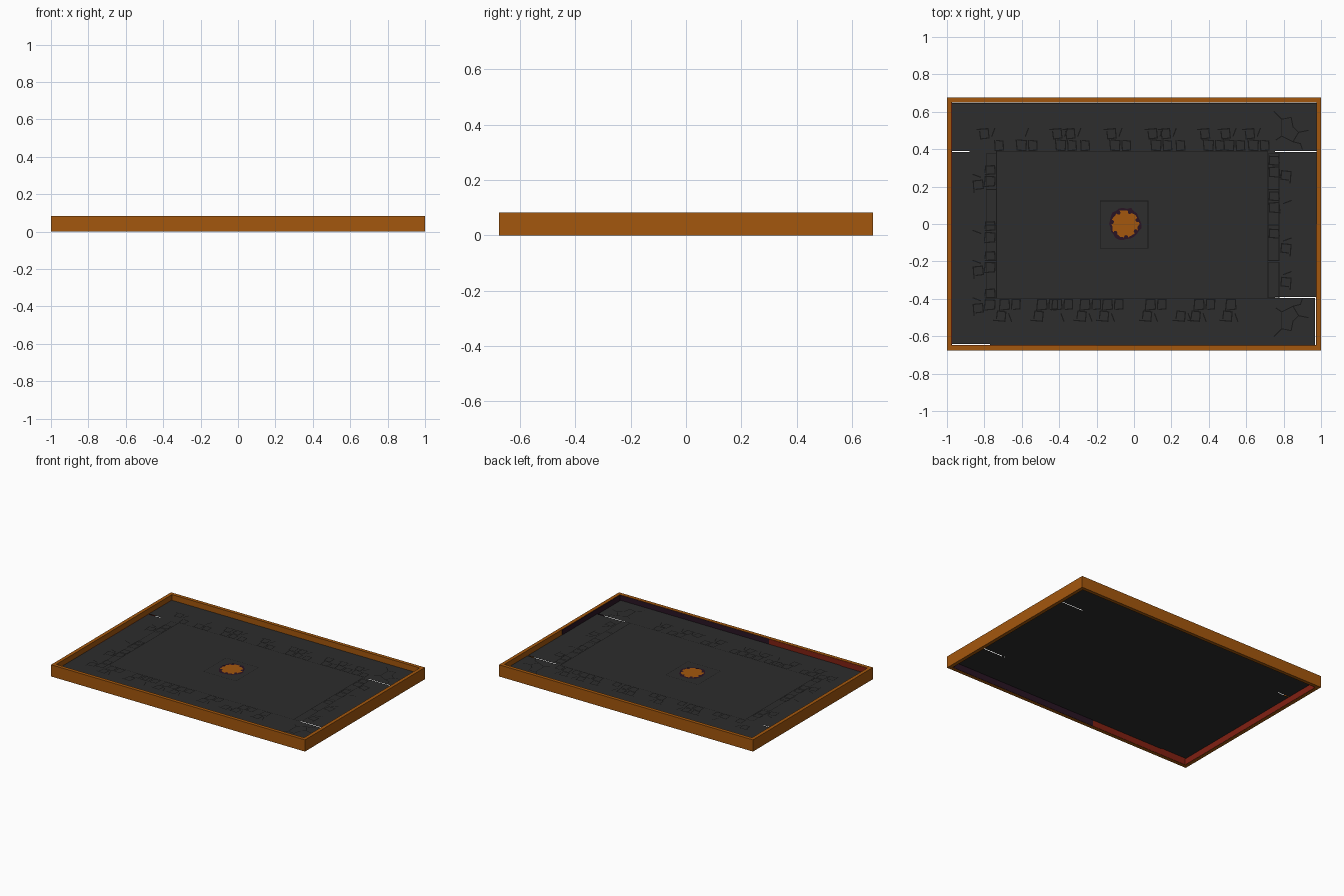
import bpy, bmesh, math, random
from mathutils import Vector

if "Cube" in bpy.data.objects:
    bpy.data.objects.remove(bpy.data.objects["Cube"])

random.seed(4)
FLOOR = 0.045      # height of the floor sheet
H, X, Y, T = 0.083, 1.0, 0.675, 0.025


def mat(name, r, g, b):
    m = bpy.data.materials.new(name)
    m.diffuse_color = (r, g, b, 1)
    m.use_nodes = True
    m.node_tree.nodes["Principled BSDF"].inputs["Base Color"].default_value = m.diffuse_color
    return m


ORANGE = mat("burnt orange", 0.37, 0.095, 0.004)
STONE = mat("dark stone", 0.026, 0.026, 0.026)
CRACK = mat("crack black", 0.008, 0.008, 0.008)
PURPLE = mat("dark purple", 0.022, 0.007, 0.017)
RED = mat("deep red", 0.22, 0.015, 0.006)


def make(name, bm, m):
    me = bpy.data.meshes.new(name)
    bm.to_mesh(me)
    bm.free()
    me.materials.append(m)
    ob = bpy.data.objects.new(name, me)
    bpy.context.collection.objects.link(ob)
    return ob


def poly(bm, pts, z):
    f = bm.faces.new([bm.verts.new((p[0], p[1], z)) for p in pts])
    f.normal_update()
    if f.normal.z < 0:
        f.normal_flip()


def rect(x0, x1, y0, y1):
    return [(x0, y0), (x1, y0), (x1, y1), (x0, y1)]


def box(name, x0, x1, y0, y1, z0, z1, m):
    bm = bmesh.new()
    bmesh.ops.create_cube(bm, size=1)
    for v in bm.verts:
        v.co = ((x0 + x1) / 2 + v.co.x * (x1 - x0),
                (y0 + y1) / 2 + v.co.y * (y1 - y0),
                (z0 + z1) / 2 + v.co.z * (z1 - z0))
    return make(name, bm, m)


def strokes(bm, lines, z, w=0.006):
    """Thin flat strips along polylines."""
    for line in lines:
        for a, b in zip(line, line[1:]):
            a, b = Vector(a), Vector(b)
            d = (b - a).normalized() * w / 2
            n = Vector((-d.y, d.x))
            poly(bm, [a - d - n, b + d - n, b + d + n, a - d + n], z)


# frame: one mitred rectangular ring
bm = bmesh.new()
corners = [(-1, -1), (1, -1), (1, 1), (-1, 1)]
loops = []
for inset, z in ((0, 0), (0, H), (T, H), (T, 0)):
    loops.append([bm.verts.new((sx * (X - inset), sy * (Y - inset), z)) for sx, sy in corners])
for k in range(4):
    lo, hi = loops[k], loops[(k + 1) % 4]
    for i in range(4):
        j = (i + 1) % 4
        bm.faces.new((lo[i], lo[j], hi[j], hi[i]))
bmesh.ops.recalc_face_normals(bm, faces=bm.faces)
make("frame", bm, ORANGE)

# coloured lining on the inner walls
xi, yi, e = X - T, Y - T, 0.002
box("front_lining_purple", -0.2, xi, -yi, -yi + e, 0.001, H - 0.002, PURPLE)
box("front_lining_red", -xi, -0.2, -yi, -yi + e, 0.001, H - 0.002, RED)
box("left_lining_red", -xi, -xi + e, -yi, yi, 0.001, FLOOR, RED)
box("right_lining_purple", xi - e, xi, -yi, 0, 0.001, H - 0.002, PURPLE)

# floor sheets, with narrow open joints
bm = bmesh.new()
for r in ((-0.735, 0.715, -0.4, 0.385),
          (-xi, xi, 0.39, 0.646),
          (-0.735, 0.715, 0.385, 0.39),
          (-0.88, -0.735, 0.385, 0.39), (0.715, 0.755, 0.385, 0.39),
          (-xi, -0.735, -0.4, 0.385), (0.715, xi, -0.39, 0.385),
          (0.715, 0.755, -0.4, -0.39),
          (-xi, -0.77, -0.642, -0.4), (-0.77, 0.755, -yi, -0.4),
          (0.755, 0.968, -yi, -0.396)):
    poly(bm, rect(*r), FLOOR)
make("floor", bm, STONE)

# broken brick motif: base row of two, one brick above, loose hooks
MOTIF = [[(-0.07, 0.12), (-0.01, 0.125), (-0.005, 0.075), (-0.05, 0.07), (-0.055, 0.11)],
         [(-0.04, 0.065), (-0.035, 0.01), (0.012, 0.008), (0.015, 0.06), (-0.03, 0.065)],
         [(0.025, 0.06), (0.028, 0.008), (0.072, 0.01), (0.07, 0.058), (0.035, 0.062)],
         [(0.01, 0.085), (0.025, 0.125)]]


def motif(bm, ox, oy, turn, flip=1):
    c, s = math.cos(turn), math.sin(turn)
    lines = []
    for line in MOTIF:
        if random.random() < 0.12:
            continue
        lines.append([(ox + c * flip * x - s * y, oy + s * flip * x + c * y) for x, y in line])
    strokes(bm, lines, FLOOR + 0.001)


bm = bmesh.new()
for x in (-0.77, -0.59, -0.38, -0.31, -0.09, 0.13, 0.2, 0.41, 0.52, 0.65):
    motif(bm, x, 0.385, 0)
for x in (-0.68, -0.48, -0.4, -0.25, -0.13, 0.1, 0.28, 0.36, 0.53):
    motif(bm, x, -0.395, math.pi, -1)
for y in (0.24, -0.06, -0.22, -0.42):
    motif(bm, -0.735, y, math.pi / 2)
for y in (0.29, 0.1, -0.1, -0.28):
    motif(bm, 0.715, y, -math.pi / 2, -1)
make("brick_cracks", bm, CRACK)

# corner pebble cracks on the right, mirrored front to back
bm = bmesh.new()
PEBBLES = [[(0.75, 0.6), (0.79, 0.56), (0.84, 0.57), (0.85, 0.52), (0.88, 0.49), (0.85, 0.44),
            (0.79, 0.47), (0.79, 0.56)],
           [(0.88, 0.49), (0.93, 0.5)], [(0.85, 0.44), (0.89, 0.43), (0.9, 0.4)],
           [(0.79, 0.47), (0.76, 0.45)]]
for s in (1, -1):
    strokes(bm, [[(x, s * y) for x, y in l] for l in PEBBLES], FLOOR + 0.001, 0.005)
make("corner_cracks", bm, CRACK)

# joints around the middle field and the centre slab
bm = bmesh.new()


def outline(x0, x1, y0, y1):
    p = rect(x0, x1, y0, y1)
    return p + [p[0]]


strokes(bm, [outline(-0.735, 0.715, -0.397, 0.388), outline(-0.18, 0.075, -0.13, 0.123)],
        FLOOR + 0.0012, 0.003)
for x0, x1 in ((-0.79, -0.737), (0.717, 0.775)):
    for y in (-0.3, -0.1, 0.09, 0.28):
        strokes(bm, [outline(x0, x1, y - 0.095, y + 0.095)], FLOOR + 0.0012, 0.004)
make("field_joints", bm, CRACK)


# centre emblem: ragged purple rim, orange pool, purple beads
def ragged(cx, cy, r, n, rough):
    return [(cx + r * k * math.cos(a), cy + r * k * math.sin(a))
            for a, k in ((2 * math.pi * i / n, 1 + random.uniform(-rough, rough)) for i in range(n))]


CX, CY = -0.048, 0.0
bm = bmesh.new()
poly(bm, ragged(CX, CY, 0.086, 26, 0.07), FLOOR + 0.002)
for i in range(7):
    a = 2 * math.pi * i / 7 + 0.3
    poly(bm, ragged(CX + 0.07 * math.cos(a), CY + 0.07 * math.sin(a), 0.011, 8, 0.1), FLOOR + 0.005)
make("pool_rim", bm, PURPLE)
bm = bmesh.new()
poly(bm, ragged(CX, CY, 0.073, 26, 0.07), FLOOR + 0.0035)
make("pool", bm, ORANGE)
